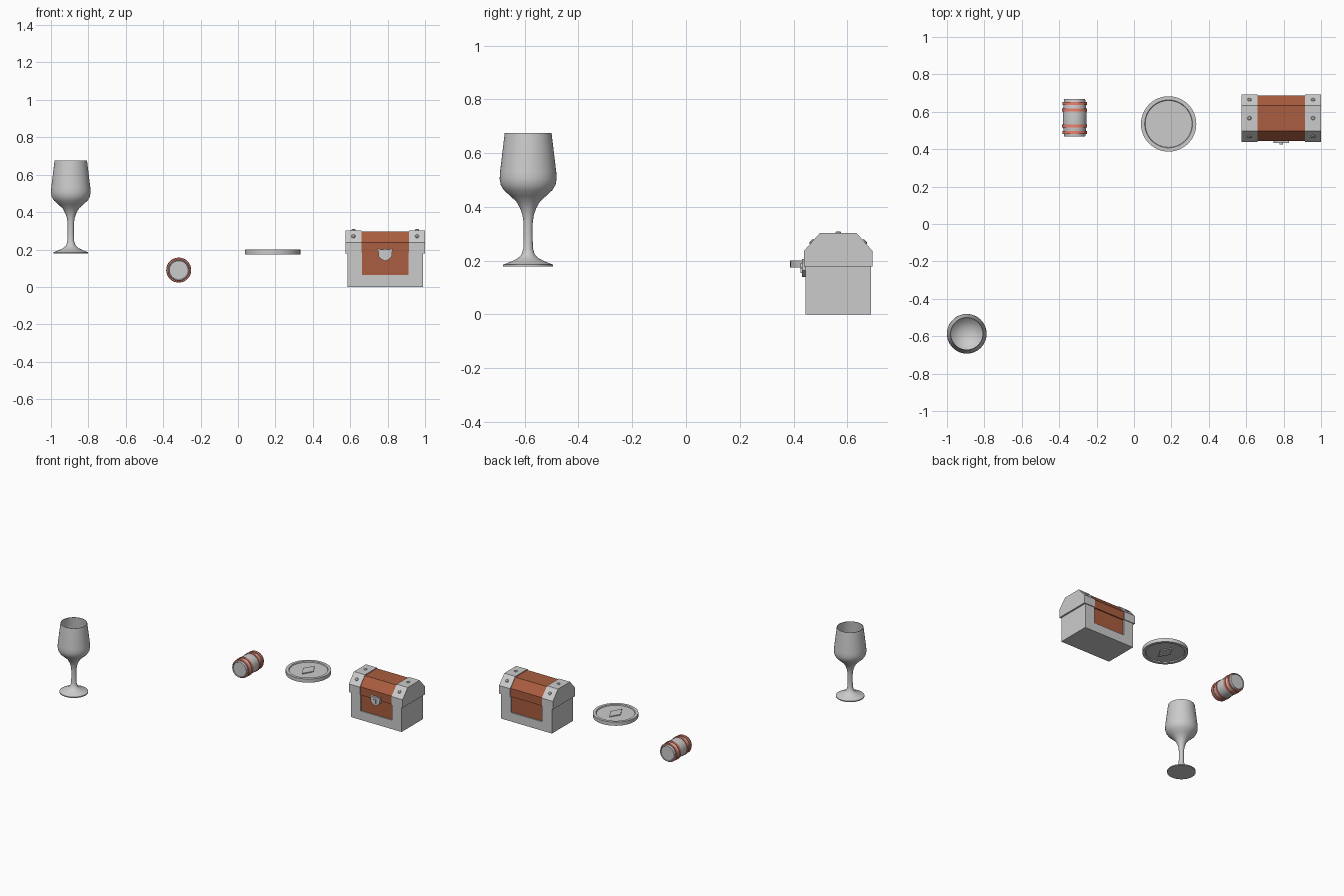
import bpy, bmesh, math
from mathutils import Matrix, Vector

if "Cube" in bpy.data.objects:
    bpy.data.objects.remove(bpy.data.objects["Cube"])


def material(name, rgb):
    m = bpy.data.materials.new(name)
    m.diffuse_color = (*rgb, 1)
    m.use_nodes = True
    m.node_tree.nodes["Principled BSDF"].inputs["Base Color"].default_value = m.diffuse_color
    return m


BROWN = material("chest_panel_brown", (0.40, 0.11, 0.05))
RED = material("band_red", (0.85, 0.22, 0.15))


def finish(name, bm, loc=(0, 0, 0), mat=None, smooth=None):
    bmesh.ops.recalc_face_normals(bm, faces=bm.faces)
    me = bpy.data.meshes.new(name)
    bm.to_mesh(me)
    bm.free()
    ob = bpy.data.objects.new(name, me)
    ob.location = loc
    bpy.context.collection.objects.link(ob)
    if mat:
        me.materials.append(mat)
    if smooth:
        bpy.ops.object.select_all(action='DESELECT')
        ob.select_set(True)
        bpy.context.view_layer.objects.active = ob
        bpy.ops.object.shade_smooth_by_angle(angle=math.radians(smooth))
    return ob


def lathe(name, profile, loc, steps=48, axis='Z', closed=False, **kw):
    """Spin (radius, height) points; axis 'Y' lays the result down."""
    bm = bmesh.new()
    vs = [bm.verts.new((r, 0, h)) for r, h in profile]
    pairs = list(zip(vs, vs[1:])) + ([(vs[-1], vs[0])] if closed else [])
    es = [bm.edges.new(p) for p in pairs]
    bmesh.ops.spin(bm, geom=vs + es, cent=(0, 0, 0), axis=(0, 0, 1),
                   angle=2 * math.pi, steps=steps, use_duplicate=False)
    bmesh.ops.remove_doubles(bm, verts=bm.verts, dist=1e-5)
    if axis == 'Y':
        bmesh.ops.rotate(bm, verts=bm.verts, matrix=Matrix.Rotation(math.pi / 2, 3, 'X'))
    return finish(name, bm, loc, **kw)


def prism(name, outline, a, b, axis, loc=(0, 0, 0), **kw):
    """Extrude an outline from a to b: (y, z) along X, (x, z) along Y, (x, y) along Z."""
    place = {'X': lambda u, v: (a, u, v), 'Y': lambda u, v: (u, a, v), 'Z': lambda u, v: (u, v, a)}[axis]
    bm = bmesh.new()
    f = bm.faces.new([bm.verts.new(place(u, v)) for u, v in outline])
    new = bmesh.ops.extrude_face_region(bm, geom=[f])['geom']
    d = Vector([(b - a) * (axis == c) for c in 'XYZ'])
    bmesh.ops.translate(bm, verts=[g for g in new if isinstance(g, bmesh.types.BMVert)], vec=d)
    return finish(name, bm, loc, **kw)


# Goblet: outside profile up to the rim, then the inside of the bowl
lathe("goblet", [
    (0, 0.178), (0.093, 0.178), (0.093, 0.185), (0.065, 0.196), (0.040, 0.208), (0.025, 0.222),
    (0.018, 0.245), (0.0165, 0.29), (0.017, 0.34), (0.021, 0.37), (0.030, 0.395), (0.044, 0.420),
    (0.068, 0.442), (0.090, 0.462), (0.102, 0.482), (0.106, 0.505), (0.1045, 0.53), (0.087, 0.675),
    (0.084, 0.675), (0.100, 0.53), (0.101, 0.505), (0.096, 0.485), (0.084, 0.466), (0.062, 0.449),
    (0.038, 0.433), (0, 0.430)], (-0.894, -0.587, 0), smooth=40)

# Barrel lying along y, with four hoops
BARREL = (-0.317, 0.567, 0.09)
lathe("barrel_body", [
    (0, -0.096), (0.050, -0.096), (0.052, -0.1), (0.056, -0.1), (0.061, -0.06), (0.0635, -0.02),
    (0.0635, 0.02), (0.061, 0.06), (0.056, 0.1), (0.052, 0.1), (0.050, 0.096), (0, 0.096)],
    BARREL, steps=32, axis='Y', smooth=30)
for s in (-1, 1):
    for i, (off, r) in enumerate(((0.077, 0.065), (0.043, 0.067))):
        lathe("barrel_hoop", [(r - 0.008, off - 0.008), (r, off - 0.008),
                              (r, off + 0.008), (r - 0.008, off + 0.008)],
              (BARREL[0], BARREL[1] + 2 * off * (s < 0) - 0.0 * i, BARREL[2]),
              steps=32, axis='Y', closed=True, mat=RED, smooth=30)

# Coin: raised rim and a plain lozenge relief on both faces
COIN = (0.185, 0.535, 0.187)
lathe("coin", [(0, -0.006), (0.125, -0.006), (0.128, -0.013), (0.148, -0.013),
               (0.148, 0.013), (0.128, 0.013), (0.125, 0.006), (0, 0.006)], COIN, smooth=30)
for s in (-1, 1):
    prism("coin_relief", [(0.042, 0), (0, 0.07), (-0.042, 0), (0, -0.07)],
          s * 0.005, s * 0.012, 'Z', COIN)

# Chest body: U-shaped frame with a recessed panel showing front and back
CX, CY = 0.787, 0.566
prism("chest_body", [(-0.202, 0), (0.202, 0), (0.202, 0.185), (0.124, 0.185), (0.124, 0.064),
                     (-0.124, 0.064), (-0.124, 0.185), (-0.202, 0.185)],
      -0.121, 0.121, 'Y', (CX, CY, 0))
prism("chest_panel", [(-0.113, 0.06), (0.113, 0.06), (0.113, 0.185), (-0.113, 0.185)],
      -0.125, 0.125, 'X', (CX, CY, 0), mat=BROWN)


def lid(inset):
    half = [(0.127 - inset, 0.178), (0.127 - inset, 0.237), (0.068, 0.303 - inset)]
    return half + [(-y, z) for y, z in reversed(half)]


# Chest lid: brown middle between two thicker end caps
prism("lid_middle", lid(0.006), -0.13, 0.13, 'X', (CX, CY, 0), mat=BROWN)
slope = math.atan2(0.059, 0.066)
for s in (-1, 1):
    prism("lid_end_cap", lid(0), s * 0.126, s * 0.2135, 'X', (CX, CY, 0))
    # Rivets on the top and on both slopes of the cap
    for y, z, tilt in ((0, 0.303, 0), (-0.0975, 0.27, math.pi / 2 - slope), (0.0975, 0.27, slope - math.pi / 2)):
        rivet = lathe("rivet", [(0, -0.004), (0.011, -0.004), (0.011, 0.003), (0.007, 0.006), (0, 0.006)],
                      (CX + s * 0.17, CY + y, z), steps=12, smooth=30)
        rivet.rotation_euler.x = tilt

# Shield-shaped lock plate with a raised keyhole
half = [(0, 0.030), (0.020, 0.026), (0.042, 0.034), (0.037, 0.014), (0.037, -0.010), (0.016, -0.028), (0, -0.034)]
shield = half + [(-x, z) for x, z in half[-2:0:-1]]
prism("lock_plate", shield, 0, 0.022, 'Y', (CX, CY - 0.134, 0.173))
lathe("lock_keyhole", [(0, -0.008), (0.010, -0.008), (0.010, 0.008), (0, 0.008)],
      (CX, CY - 0.132, 0.179), steps=16, axis='Y', smooth=30)
prism("lock_keyhole_slot", [(-0.005, 0), (0.005, 0), (0.009, -0.022), (-0.009, -0.022)],
      -0.008, 0.004, 'Y', (CX, CY - 0.132, 0.177))
